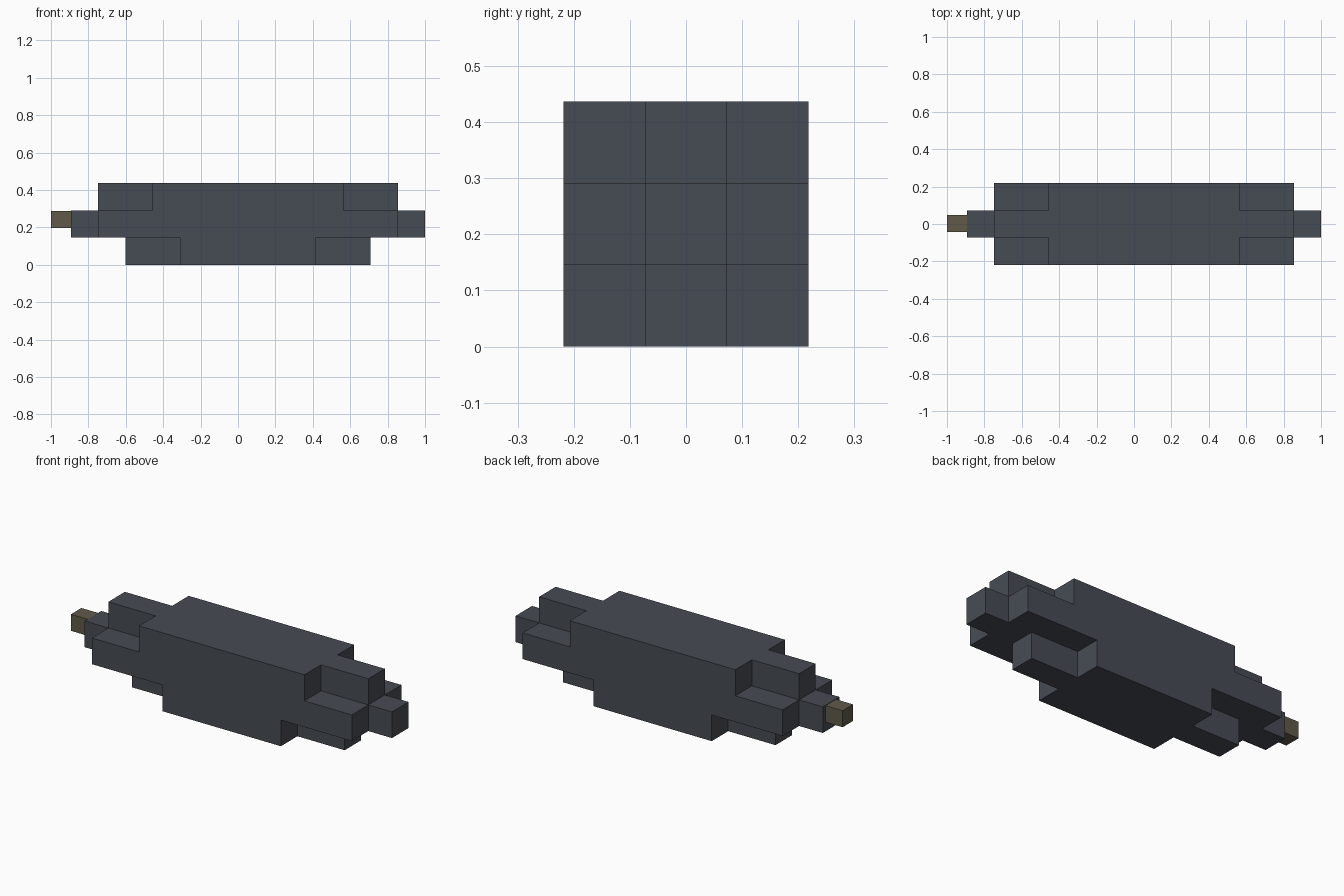
import bpy, bmesh, math

if "Cube" in bpy.data.objects:
    bpy.data.objects.remove(bpy.data.objects["Cube"])

S = 0.1457            # size of one block
X1 = 1.0              # right end of the body
N = 13                # body length in blocks


def material(name, rgb):
    m = bpy.data.materials.new(name)
    m.diffuse_color = (*rgb, 1.0)
    m.use_nodes = True
    m.node_tree.nodes["Principled BSDF"].inputs["Base Color"].default_value = m.diffuse_color
    return m


def finish(bm, name, mat):
    me = bpy.data.meshes.new(name)
    bm.to_mesh(me)
    bm.free()
    me.materials.append(mat)
    ob = bpy.data.objects.new(name, me)
    bpy.context.collection.objects.link(ob)
    return ob


slate = material("dark slate", (0.062, 0.071, 0.088))
brown = material("dull brown", (0.119, 0.101, 0.066))

# Blocks missing from each end, by (sideways row, height row)
trim = {(0, 0): 2, (0, 1): 0, (0, 2): 1, (1, 0): 4, (1, 1): 1, (1, 2): 3}
cells = {(i, j, k) for (side, k), t in trim.items()
         for j in {-side, side} for i in range(t, N - t)}

# Body: only the outward faces of the blocks, joined into one shell
bm = bmesh.new()
for c in cells:
    for axis in range(3):
        for sign in (0, 1):
            n = list(c)
            n[axis] += 1 if sign else -1
            if tuple(n) in cells:
                continue
            u, v = (axis + 1) % 3, (axis + 2) % 3
            corners = []
            for du, dv in ((0, 0), (1, 0), (1, 1), (0, 1)):
                p = list(c)
                p[axis] += sign
                p[u] += du
                p[v] += dv
                corners.append(bm.verts.new((X1 - (N - p[0]) * S, (p[1] - 0.5) * S, p[2] * S)))
            bm.faces.new(corners if sign else corners[::-1])
bmesh.ops.remove_doubles(bm, verts=bm.verts, dist=0.001)
bmesh.ops.dissolve_limit(bm, angle_limit=math.radians(1), verts=bm.verts, edges=bm.edges)
finish(bm, "stepped_body", slate)

# Tip: small block at the left end
bm = bmesh.new()
bmesh.ops.create_cube(bm, size=1.0)
x0, x1 = -1.0, X1 - N * S
bmesh.ops.scale(bm, vec=(x1 - x0, 0.092, 0.092), verts=bm.verts)
bmesh.ops.translate(bm, vec=((x0 + x1) / 2, 0.003, 0.243), verts=bm.verts)
finish(bm, "end_tip", brown)
